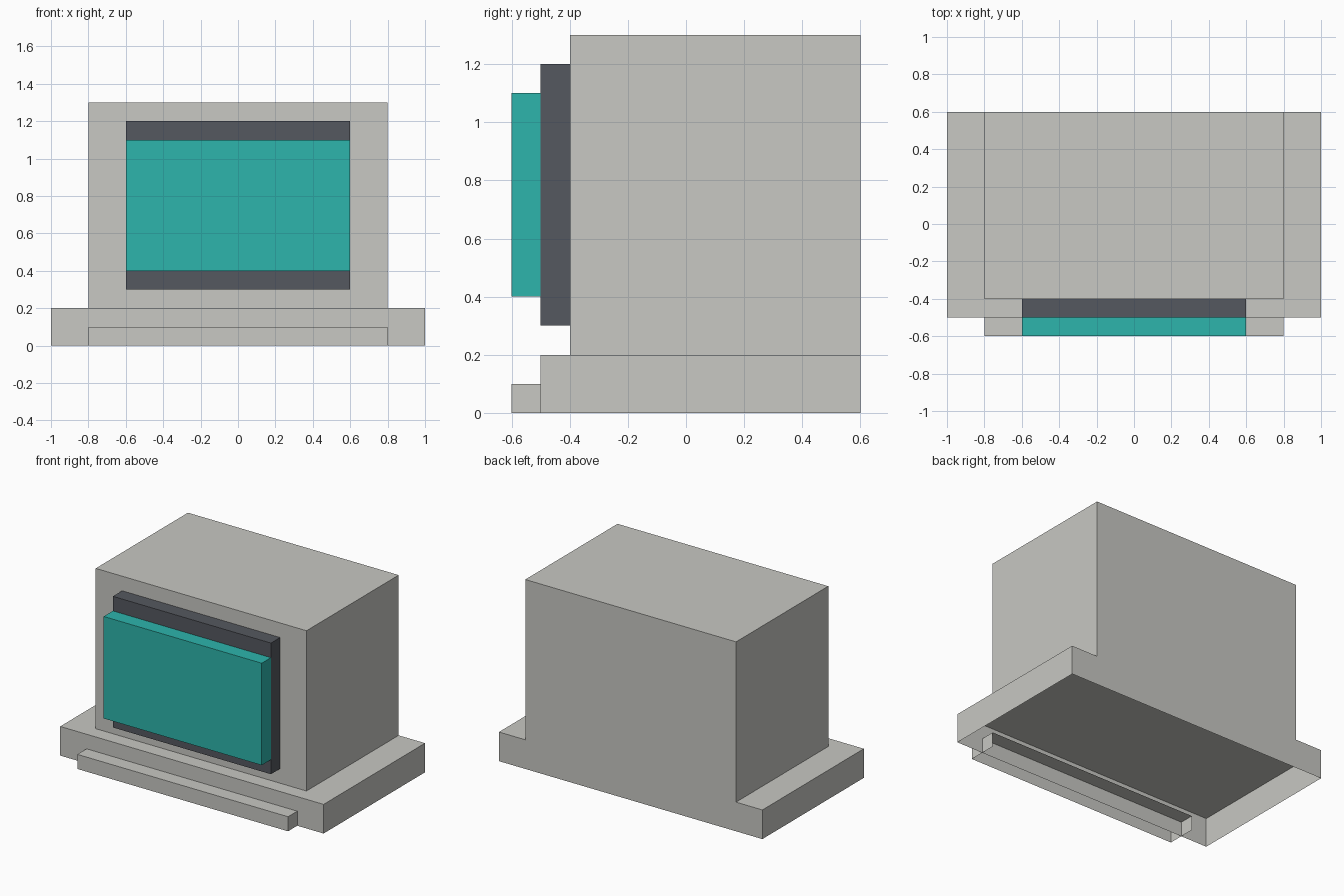
import bpy
import bmesh
from mathutils import Vector

if "Cube" in bpy.data.objects:
    bpy.data.objects.remove(bpy.data.objects["Cube"])


def material(name, color):
    mat = bpy.data.materials.new(name)
    mat.diffuse_color = (*color, 1.0)
    mat.use_nodes = True
    mat.node_tree.nodes["Principled BSDF"].inputs["Base Color"].default_value = mat.diffuse_color
    return mat


casing = material("warm_grey_casing", (0.578, 0.578, 0.546))
bezel = material("dark_slate", (0.091, 0.098, 0.115))
glass = material("teal_glass", (0.026, 0.462, 0.413))


def shell(name, x, y, z, mat, open_sides):
    """Box of half-width x, spanning y and z, without the faces that look along open_sides."""
    bm = bmesh.new()
    bmesh.ops.create_cube(bm, size=1.0)
    bm.normal_update()
    gone = [f for f in bm.faces
            if any(f.normal.dot(Vector(d)) > 0.9 for d in open_sides)]
    bmesh.ops.delete(bm, geom=gone, context='FACES')
    bmesh.ops.scale(bm, verts=bm.verts, vec=(2 * x, y[1] - y[0], z[1] - z[0]))
    bmesh.ops.translate(bm, verts=bm.verts,
                        vec=(0, (y[0] + y[1]) / 2, (z[0] + z[1]) / 2))
    mesh = bpy.data.meshes.new(name)
    bm.to_mesh(mesh)
    bm.free()
    mesh.materials.append(mat)
    obj = bpy.data.objects.new(name, mesh)
    bpy.context.collection.objects.link(obj)
    return obj


DOWN, BACK = (0, 0, -1), (0, 1, 0)

# Hollow base and cabinet
shell("base", 1.0, (-0.5, 0.6), (0.0, 0.2), casing, [DOWN])
shell("cabinet", 0.8, (-0.4, 0.6), (0.2, 1.3), casing, [DOWN])
# Front ledge, reaching into the hollow base
shell("front_ledge", 0.8, (-0.6, -0.4), (0.0, 0.1), casing, [DOWN, BACK])
# Screen surround and screen, stacked on the cabinet front
shell("screen_surround", 0.6, (-0.5, -0.4), (0.3, 1.2), bezel, [BACK])
shell("screen", 0.6, (-0.6, -0.5), (0.4, 1.1), glass, [BACK])
